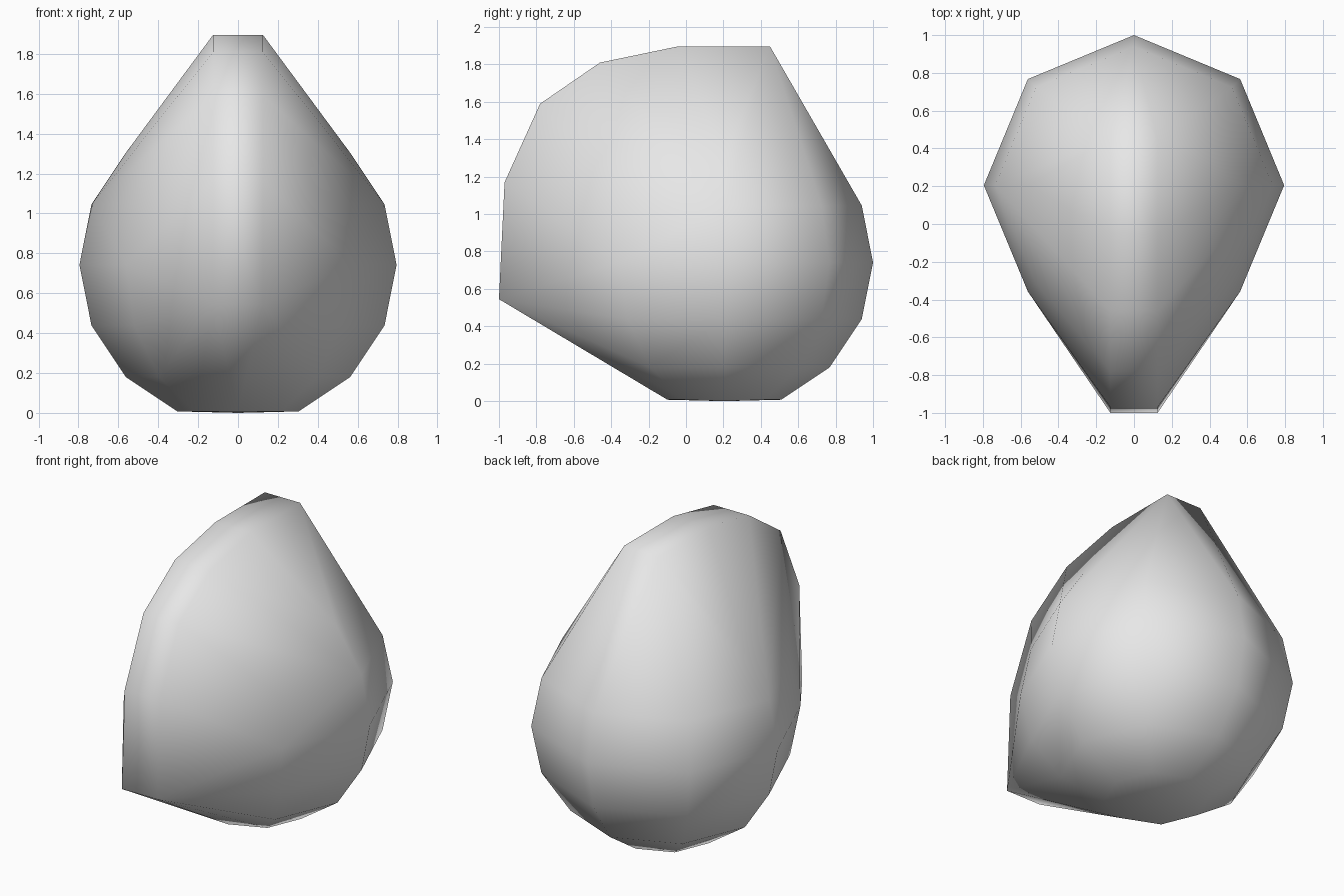
import bpy, bmesh, math

if "Cube" in bpy.data.objects:
    bpy.data.objects.remove(bpy.data.objects["Cube"])

# Main settings: rounded body and narrow curved ridge
CENTRE_Y, CENTRE_Z, RADIUS = 0.205, 0.742, 0.795
RIDGE_HALF_WIDTH = 0.125
RIDGE = [(-1.0, 0.545), (-0.97, 1.17), (-0.78, 1.59),
         (-0.46, 1.81), (-0.05, 1.895), (0.45, 1.895)]

bm = bmesh.new()

# Rounded body: eight-sided rings of a low-poly ball
for ring in range(1, 8):
    a = math.pi * ring / 8
    r, z = RADIUS * math.sin(a), CENTRE_Z - RADIUS * math.cos(a)
    for k in range(8):
        t = math.tau * k / 8
        bm.verts.new((r * math.cos(t), CENTRE_Y + r * math.sin(t), z))

# Flattened base point
bm.verts.new((0, CENTRE_Y, 0))

# Narrow ridge curving from the front over the top
for y, z in RIDGE:
    for side in (-1, 1):
        bm.verts.new((side * RIDGE_HALF_WIDTH, y, z))

# Stretch one skin over body and ridge
bmesh.ops.convex_hull(bm, input=bm.verts[:])
bmesh.ops.delete(bm, geom=[v for v in bm.verts if not v.link_faces], context='VERTS')
bmesh.ops.recalc_face_normals(bm, faces=bm.faces[:])
for f in bm.faces:
    f.smooth = True

mesh = bpy.data.meshes.new("rounded_shell")
bm.to_mesh(mesh)
bm.free()

grey = bpy.data.materials.new("light grey")
grey.diffuse_color = (0.8, 0.8, 0.8, 1)
grey.use_nodes = True
grey.node_tree.nodes["Principled BSDF"].inputs["Base Color"].default_value = grey.diffuse_color
mesh.materials.append(grey)

shell = bpy.data.objects.new("rounded_shell", mesh)
bpy.context.collection.objects.link(shell)
